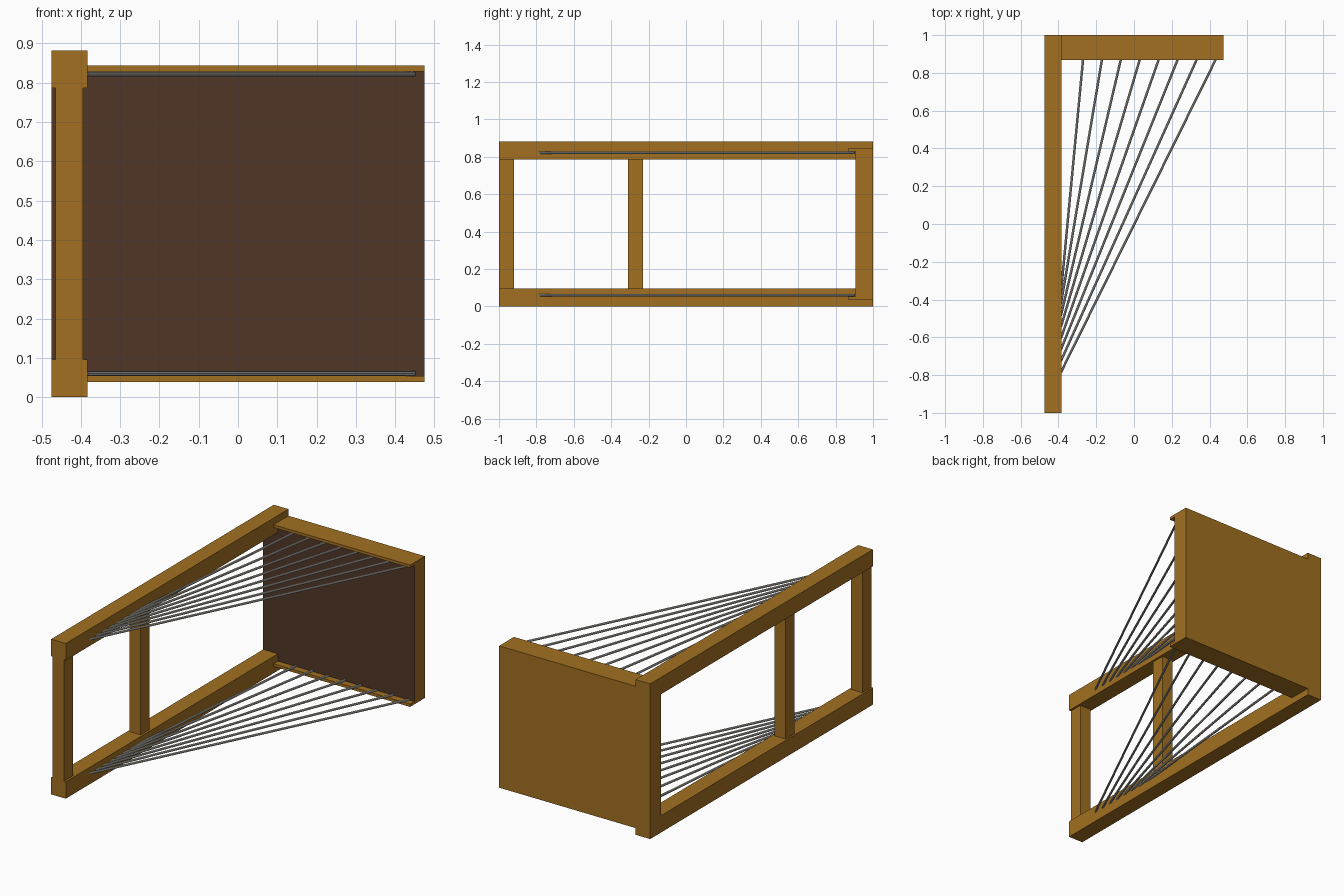
import bpy
from mathutils import Vector

if "Cube" in bpy.data.objects:
    bpy.data.objects.remove(bpy.data.objects["Cube"])


def material(name, rgb):
    m = bpy.data.materials.new(name)
    m.diffuse_color = (*rgb, 1)
    m.use_nodes = True
    m.node_tree.nodes["Principled BSDF"].inputs["Base Color"].default_value = m.diffuse_color
    return m


wood = material("wood", (0.36, 0.16, 0.015))
dark = material("dark_wood", (0.083, 0.037, 0.02))
steel = material("steel", (0.5, 0.49, 0.45))


def box(name, lo, hi):
    lo, hi = Vector(lo), Vector(hi)
    bpy.ops.mesh.primitive_cube_add(size=1, location=(lo + hi) / 2)
    ob = bpy.context.object
    ob.name = name
    ob.scale = hi - lo
    bpy.ops.object.transform_apply(location=False, rotation=False, scale=True)
    ob.data.materials.append(wood)
    return ob


def cable(name, start, end, radius=0.0065):
    start, end = Vector(start), Vector(end)
    d = end - start
    bpy.ops.mesh.primitive_cylinder_add(vertices=8, radius=radius, depth=d.length,
                                        location=(start + end) / 2)
    ob = bpy.context.object
    ob.name = name
    ob.rotation_euler = d.to_track_quat('Z', 'Y').to_euler()
    ob.data.materials.append(steel)


H = 0.882

# Long side rails
box("bottom_rail", (-0.475, -1, 0), (-0.383, 1, 0.096))
box("top_rail", (-0.475, -1, H - 0.096), (-0.383, 1, H))

# Posts between the rails
box("front_post", (-0.465, -1, 0.096), (-0.395, -0.92, H - 0.096))
box("middle_post", (-0.465, -0.31, 0.096), (-0.395, -0.23, H - 0.096))

# Back panel with a dark inner face
panel = box("back_panel", (-0.475, 0.905, 0.038), (0.475, 1, H - 0.038))
panel.data.materials.append(dark)
for face in panel.data.polygons:
    if face.normal.y < -0.5:
        face.material_index = 1

# Thin ledges along the top and bottom of the panel
box("bottom_ledge", (-0.383, 0.867, 0.038), (0.475, 0.905, 0.054))
box("top_ledge", (-0.383, 0.867, H - 0.054), (0.475, 0.905, H - 0.038))

# Fans of cables from the rails to the panel
for level, z in (("bottom", 0.06), ("top", H - 0.06)):
    for i in range(8):
        cable(f"{level}_cable_{i + 1}",
              (-0.387, -0.365 - 0.06 * i, z), (-0.267 + 0.102 * i, 0.9, z))
